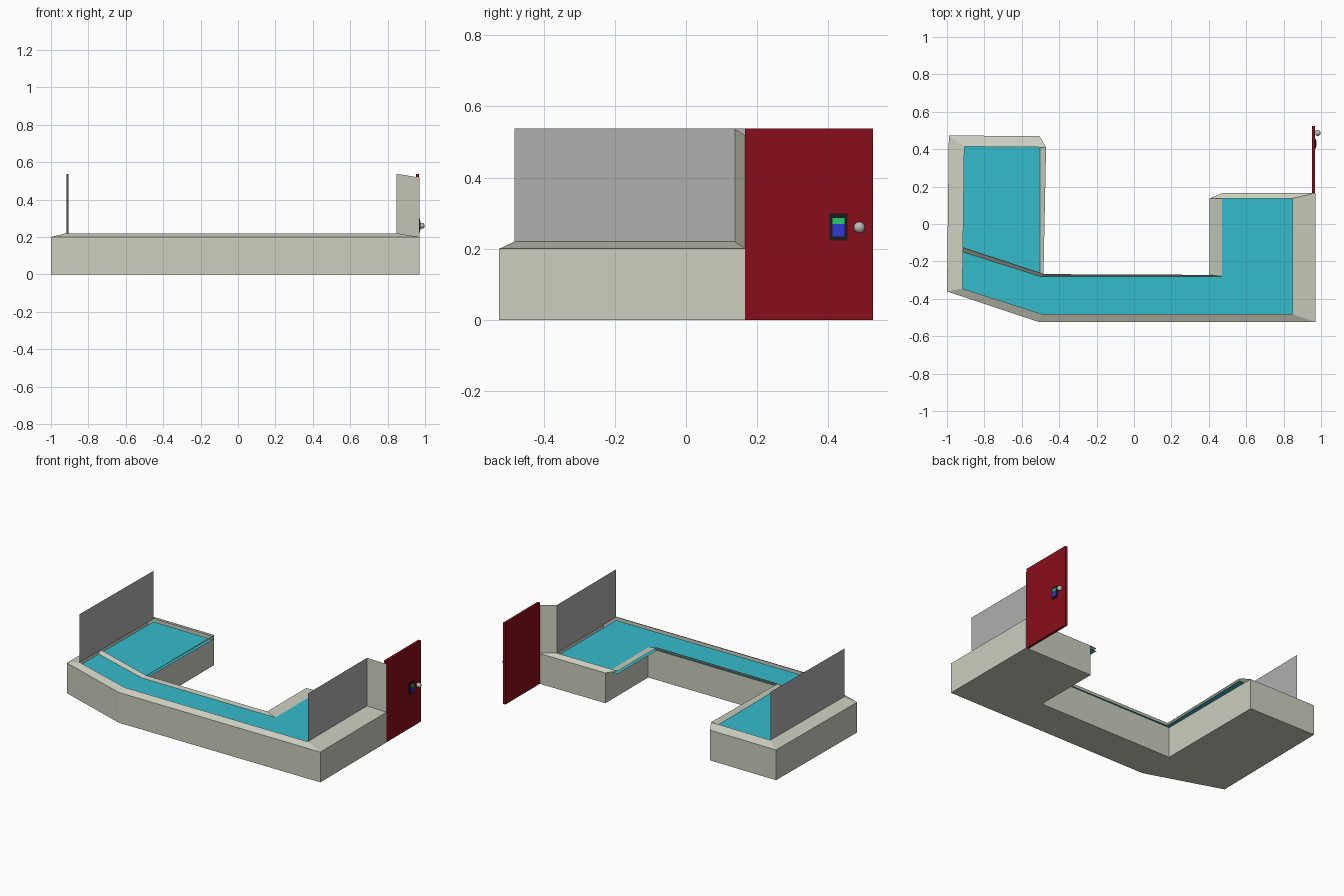
import bpy, bmesh

if "Cube" in bpy.data.objects:
    bpy.data.objects.remove(bpy.data.objects["Cube"])

def material(name, rgb):
    m = bpy.data.materials.new(name)
    m.diffuse_color = (*rgb, 1)
    m.use_nodes = True
    m.node_tree.nodes["Principled BSDF"].inputs["Base Color"].default_value = m.diffuse_color
    return m

CREAM = material("cream", (0.60, 0.62, 0.52))
TEAL = material("teal", (0.036, 0.50, 0.60))
GREY = material("grey", (0.43, 0.43, 0.43))
RED = material("red", (0.25, 0.004, 0.01))
BLACK = material("black", (0.01, 0.01, 0.012))
GREEN = material("green", (0.02, 0.6, 0.15))
BLUE = material("blue", (0.03, 0.04, 0.65))
STEEL = material("steel", (0.5, 0.5, 0.5))

def add_mesh(name, verts, faces, mat):
    me = bpy.data.meshes.new(name)
    me.from_pydata(verts, [], faces)
    me.materials.append(mat)
    ob = bpy.data.objects.new(name, me)
    bpy.context.collection.objects.link(ob)
    return ob

def box(name, lo, hi, mat):
    bpy.ops.mesh.primitive_cube_add(size=1, location=[(a + b) / 2 for a, b in zip(lo, hi)])
    ob = bpy.context.object
    ob.name = name
    ob.scale = [b - a for a, b in zip(lo, hi)]
    ob.data.materials.append(mat)
    return ob

# Footprint and the matching rim outline, which leans over on the inner sides
BASE = [(-.99, .473), (-1, -.36), (-.505, -.525), (.97, -.525), (.97, .166),
        (.473, .166), (.473, -.28), (-.505, -.28), (-.505, .47)]
RIM = [(-.907, .414), (-.917, -.345), (-.49, -.482), (.848, -.482), (.848, .137),
       (.404, .137), (.404, -.272), (-.484, -.268), (-.47, .41)]
Z_BASE, Z_RIM, RISE = .20, .22, .318
n = len(BASE)

# Counter body with closed underside, vertical walls and sloping rim
verts = [(x, y, 0) for x, y in BASE] + [(x, y, Z_BASE) for x, y in BASE] \
    + [(x, y, Z_RIM) for x, y in RIM]
faces = [list(range(n))[::-1]]
for ring in range(2):
    for i in range(n):
        j = (i + 1) % n
        a = ring * n
        faces.append((a + i, a + j, a + n + j, a + n + i))
add_mesh("counter_body", verts, faces, CREAM)

# Sunken worktop under the rim
add_mesh("worktop", [(x, y, Z_BASE + .001) for x, y in RIM], [list(range(n))], TEAL)

# Low ridge dividing the left wing from the front counter
add_mesh("wing_divider",
         [(-.917, -.15, Z_BASE), (-.505, -.28, Z_BASE), (-.484, -.268, Z_RIM), (-.915, -.126, Z_RIM)],
         [(0, 1, 2, 3)], CREAM)

def screen(name, p, q, mat):
    """Thin upright sheet raised from the edge p-q."""
    up = lambda v: (v[0], v[1], v[2] + RISE)
    return add_mesh(name, [p, q, up(q), up(p)], [(0, 1, 2, 3)], mat)

# Upright screens at both ends, and the panel joining the right one to the door
screen("left_screen", (*RIM[0], Z_RIM), (*RIM[1], Z_RIM), GREY)
screen("right_screen", (*RIM[3], Z_RIM), (*RIM[4], Z_RIM), GREY)
screen("door_side_panel", (*BASE[4], Z_BASE), (*RIM[4], Z_RIM), CREAM)

# Door with keypad and knob
box("door", (.953, .166, 0), (.969, .525, .538), RED)
box("keypad", (.968, .403, .223), (.973, .454, .299), BLACK)
box("keypad_screen", (.972, .412, .270), (.975, .446, .286), GREEN)
box("keypad_buttons", (.972, .412, .234), (.975, .446, .270), BLUE)
bpy.ops.mesh.primitive_uv_sphere_add(segments=24, ring_count=12, radius=.016, location=(.982, .487, .26))
knob = bpy.context.object
knob.name = "door_knob"
knob.data.materials.append(STEEL)
bpy.ops.object.shade_smooth()
